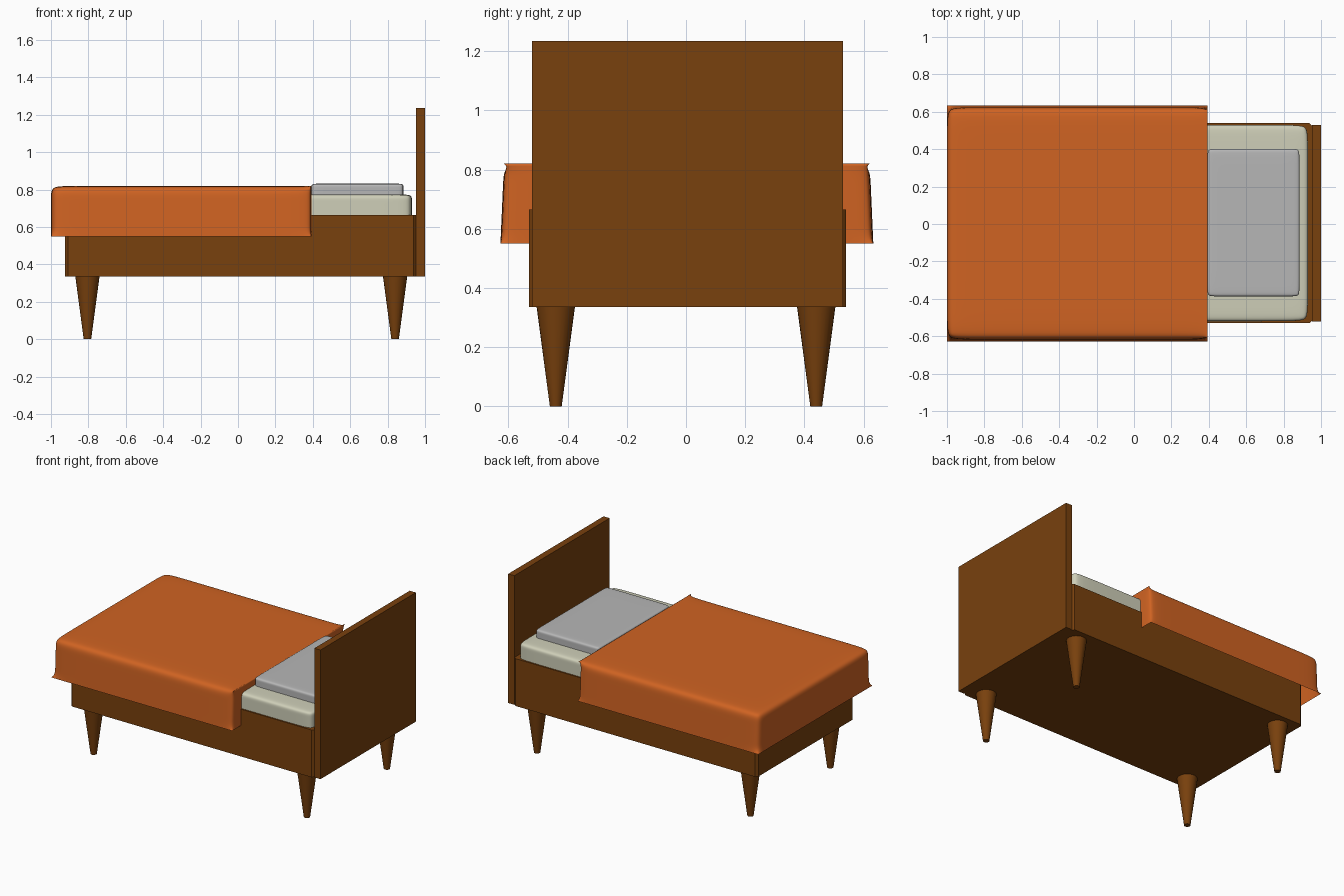
import bpy, bmesh
from mathutils import Vector

cube = bpy.data.objects.get("Cube")
if cube:
    bpy.data.objects.remove(cube, do_unlink=True)


def material(name, rgb):
    m = bpy.data.materials.new(name)
    m.use_nodes = True
    m.diffuse_color = (*rgb, 1)
    m.node_tree.nodes["Principled BSDF"].inputs["Base Color"].default_value = (*rgb, 1)
    return m


wood = material("brown wood", (0.19, 0.052, 0.004))
orange = material("orange blanket", (0.63, 0.125, 0.016))
cream = material("cream mattress", (0.62, 0.62, 0.48))
grey = material("grey pillow", (0.47, 0.47, 0.47))


def box_mesh(lo, hi):
    bm = bmesh.new()
    bmesh.ops.create_cube(bm, size=1)
    lo, hi = Vector(lo), Vector(hi)
    for v in bm.verts:
        v.co = (lo + hi) / 2 + v.co * (hi - lo)
    return bm


def finish(name, bm, mat, levels=0):
    bmesh.ops.recalc_face_normals(bm, faces=bm.faces)
    mesh = bpy.data.meshes.new(name)
    bm.to_mesh(mesh)
    bm.free()
    mesh.materials.append(mat)
    obj = bpy.data.objects.new(name, mesh)
    bpy.context.collection.objects.link(obj)
    if levels:
        mod = obj.modifiers.new("Soft", "SUBSURF")
        mod.levels = mod.render_levels = levels
        for p in mesh.polygons:
            p.use_smooth = True
    return obj


def add_loops(bm, axis, positions):
    # Supporting edge loops control how tightly the soft shapes round off
    normal = Vector((0, 0, 0))
    normal[axis] = 1
    for p in positions:
        geom = bm.verts[:] + bm.edges[:] + bm.faces[:]
        bmesh.ops.bisect_plane(bm, geom=geom, plane_co=normal * p, plane_no=normal)


def soft_box(name, lo, hi, insets, mat):
    bm = box_mesh(lo, hi)
    for axis, d in enumerate(insets):
        add_loops(bm, axis, (lo[axis] + d, hi[axis] - d))
    return finish(name, bm, mat, 3)


# Bed base with slightly eased upright corners
bm = box_mesh((-0.925, -0.53, 0.335), (0.953, 0.54, 0.665))
uprights = [e for e in bm.edges if abs(e.verts[0].co.z - e.verts[1].co.z) > 0.1]
bmesh.ops.bevel(bm, geom=uprights, offset=0.015, segments=1, affect="EDGES")
finish("bed_base", bm, wood)

# Headboard
finish("headboard", box_mesh((0.953, -0.52, 0.335), (1, 0.53, 1.235)), wood)

# Tapered legs
for end, x in (("foot", -0.805), ("head", 0.84)):
    for side, y in (("right", -0.44), ("left", 0.44)):
        bpy.ops.mesh.primitive_cone_add(vertices=24, radius1=0.02, radius2=0.066,
                                        depth=0.345, location=(x, y, 0.1725))
        leg = bpy.context.object
        leg.name = f"{end}_{side}_leg"
        leg.data.materials.append(wood)
        bpy.ops.object.shade_smooth_by_angle()

# Mattress and pillow
soft_box("mattress", (-0.91, -0.52, 0.62), (0.93, 0.53, 0.775), (0.09, 0.09, 0.03), cream)
soft_box("pillow", (0.392, -0.387, 0.755), (0.885, 0.402, 0.832), (0.045, 0.045, 0.022), grey)

# Draped blanket: open below, pulled sharp at the hem and head-end corners
lo, hi = Vector((-1, -0.63, 0.55)), Vector((0.393, 0.63, 0.82))
bm = box_mesh(lo, hi)
add_loops(bm, 0, (-0.9, 0.35))
add_loops(bm, 1, (-0.53, 0.53))
add_loops(bm, 2, (0.61, 0.755))
hem = [f for f in bm.faces if all(abs(v.co.z - lo.z) < 1e-4 for v in f.verts)]
bmesh.ops.delete(bm, geom=hem, context="FACES")
vert_crease = bm.verts.layers.float.new("crease_vert")
edge_crease = bm.edges.layers.float.new("crease_edge")


def on_head_top(v):
    return abs(v.co.x - hi.x) < 1e-4 and abs(v.co.z - hi.z) < 1e-4


for e in bm.edges:
    if all(on_head_top(v) for v in e.verts):
        e[edge_crease] = 1
for v in bm.verts:
    at_side = abs(abs(v.co.y) - hi.y) < 1e-4
    at_end = v.co.x < lo.x + 1e-4 or v.co.x > hi.x - 1e-4
    if at_side and at_end and (v.co.z < lo.z + 1e-4 or on_head_top(v)):
        v[vert_crease] = 1
# Sides lean in toward the top
for v in bm.verts:
    v.co.y = v.co.y * (1 - 0.07 * (v.co.z - lo.z)) + 0.003
finish("blanket", bm, orange, 3)
